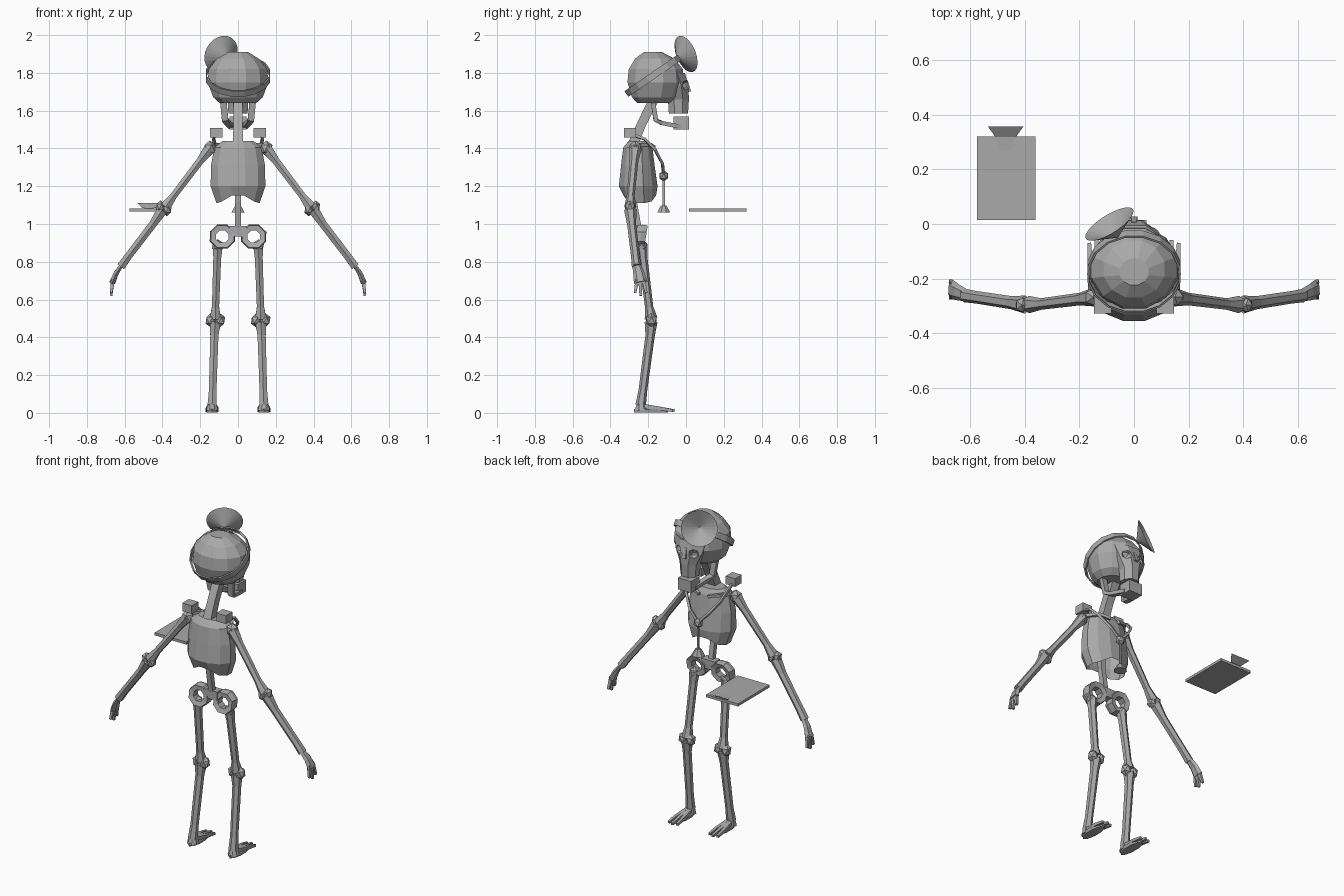
import bpy, bmesh, math
from mathutils import Vector, Matrix

cube = bpy.data.objects.get("Cube")
if cube:
    bpy.data.objects.remove(cube)

bone_grey = bpy.data.materials.new("bone_grey")
bone_grey.use_nodes = True
bone_grey.diffuse_color = (0.4, 0.4, 0.4, 1)
bone_grey.node_tree.nodes["Principled BSDF"].inputs["Base Color"].default_value = (0.4, 0.4, 0.4, 1)


def finish(name, bm, fix=True):
    if fix:
        bmesh.ops.recalc_face_normals(bm, faces=bm.faces[:])
    mesh = bpy.data.meshes.new(name)
    bm.to_mesh(mesh)
    bm.free()
    obj = bpy.data.objects.new(name, mesh)
    bpy.context.scene.collection.objects.link(obj)
    mesh.materials.append(bone_grey)
    return obj


def skin(name, rings, caps=(True, True)):
    """Join rings of points into a faceted skin."""
    bm = bmesh.new()
    loops = [[bm.verts.new(p) for p in ring] for ring in rings]
    n = len(loops[0])
    for a, b in zip(loops, loops[1:]):
        for i in range(n):
            j = (i + 1) % n
            bm.faces.new((a[i], a[j], b[j], b[i]))
    if caps[0]:
        bm.faces.new(loops[0])
    if caps[1]:
        bm.faces.new(loops[-1])
    return finish(name, bm)


def oval(cy, z, rx, ry, n=12, cx=0):
    return [Vector((cx + rx * math.cos((i + .5) * math.tau / n),
                    cy + ry * math.sin((i + .5) * math.tau / n), z)) for i in range(n)]


def tube(name, pts, radii, n=6, flat=1.0, ref=(0, 1, 0)):
    """Tapered bone along a path; flat scales its thickness away from ref."""
    pts = [Vector(p) for p in pts]
    rings = []
    for k, p in enumerate(pts):
        d = (pts[min(k + 1, len(pts) - 1)] - pts[max(k - 1, 0)]).normalized()
        side = d.cross(Vector(ref)).normalized()
        up = side.cross(d)
        ring = []
        for i in range(n):
            a = (i + .5) * math.tau / n
            ring.append(p + radii[k] * (side * math.cos(a) * flat + up * math.sin(a)))
        rings.append(ring)
    return skin(name, rings)


def box(name, lo, hi, top=1.0):
    """Box between two corners, its top scaled about its centre."""
    lo, hi = Vector(lo), Vector(hi)
    bm = bmesh.new()
    bmesh.ops.create_cube(bm, size=1)
    for v in bm.verts:
        if v.co.z > 0:
            v.co.x *= top
        v.co = Vector(((lo + hi) / 2)[i] + v.co[i] * (hi - lo)[i] for i in range(3))
    return finish(name, bm)


def knob(name, pos, size):
    bm = bmesh.new()
    bmesh.ops.create_icosphere(bm, subdivisions=1, radius=1)
    for v in bm.verts:
        v.co = Vector(p + s * c for p, s, c in zip(pos, size, v.co))
    return finish(name, bm)


# Skull
skin("cranium", [oval(-.17, 1.64, .1, .09), oval(-.165, 1.67, .135, .125),
                 oval(-.16, 1.75, .167, .155), oval(-.16, 1.82, .16, .148),
                 oval(-.165, 1.875, .115, .108), oval(-.175, 1.91, .055, .05)])
face = skin("face", [oval(-.04, 1.585, .055, .055, 8), oval(-.04, 1.66, .06, .06, 8),
                     oval(-.05, 1.73, .095, .068, 8), oval(-.075, 1.80, .11, .075, 8)])
for s in (1, -1):
    socket = knob("socket_cutter", (s * .055, .01, 1.735), (.034, .04, .032))
    socket.hide_render = socket.hide_viewport = True
    cut = face.modifiers.new("eye_socket", "BOOLEAN")
    cut.operation = "DIFFERENCE"
    cut.object = socket
    cut.solver = "EXACT"
tube("nose_ridge", [(0, .0, 1.76), (0, .015, 1.70)], [.012, .018], 4)
box("chin", (-.045, -.065, 1.5), (.045, .015, 1.57))
for s, side in ((1, "left"), (-1, "right")):
    tube(side + "_jaw", [(s * .078, -.175, 1.65), (s * .068, -.16, 1.55),
                         (s * .055, -.13, 1.535), (s * .035, -.03, 1.515)],
         [.024, .024, .022, .022], 4, .7, (s, 0, 0))

# Tilted head strap
tilt = Matrix.Translation((0, -.175, 1.785)) @ Matrix.Rotation(math.radians(34.5), 4, "X")
strap = [[tilt @ p for p in oval(0, z, r, r, 16)]
         for z, r in ((-.018, .166), (-.018, .174), (.018, .174), (.018, .166))]
skin("head_strap", strap, (False, False))

# Dished reflector on the strap
facing = Vector((-.5, .8, .33)).normalized()
turn = Matrix.Translation((-.09, 0, 1.9)) @ facing.to_track_quat("Z", "Y").to_matrix().to_4x4()
skin("head_reflector", [[turn @ p for p in oval(0, z, r, r, 24)]
                        for z, r in ((-.06, .004), (0, .102))], (True, False))

# Spine
tube("neck", [(0, -.17, 1.66), (0, -.235, 1.53), (0, -.285, 1.41)], [.036, .034, .038], 4)
tube("lower_spine", [(0, -.29, 1.3), (0, -.275, 1.12), (0, -.245, .95)], [.024, .021, .021], 4)

# Rib cage with a notched open bottom
ribs = [oval(-.25, 1.44, .085, .055), oval(-.255, 1.405, .13, .08),
        oval(-.255, 1.31, .148, .092), oval(-.253, 1.2, .15, .106), oval(-.245, 1.11, .118, .09)]
for p in ribs[-1]:
    p.z += .06 * max(0, 1 - abs(p.x) / .1)
skin("rib_cage", ribs, (True, False))

# Pelvis
box("pelvis_bridge", (-.045, -.265, .935), (.045, -.215, .99))
for s, side in ((1, "left"), (-1, "right")):
    rings = []
    for r, y in ((.036, -.262), (.066, -.268), (.072, -.24), (.066, -.212), (.036, -.218)):
        rings.append([Vector((s * .083 + r * math.cos(i * math.tau / 8 + .39),
                              y + .15 * r * math.sin(i * math.tau / 8 + .39),
                              .933 + .95 * r * math.sin(i * math.tau / 8 + .39))) for i in range(8)])
    skin(side + "_hip_ring", rings + rings[:1], (False, False))

for s, side in ((1, "left"), (-1, "right")):
    # Arm
    knob(side + "_shoulder", (s * .15, -.268, 1.4), (.036, .036, .042))
    tube(side + "_collar_bone", [(s * .14, -.26, 1.42), (s * .09, -.19, 1.42), (s * .03, -.17, 1.405)],
         [.014, .012, .012], 4, ref=(0, 0, 1))
    tube(side + "_upper_arm", [(s * .15, -.268, 1.4), (s * .2, -.275, 1.335),
                               (s * .34, -.293, 1.15), (s * .385, -.295, 1.09)],
         [.034, .023, .021, .032])
    for k in (-1, 1):
        knob(side + "_elbow", (s * (.393 + k * .018), -.297, 1.083 + k * .008), (.026, .03, .034))
    tube(side + "_forearm", [(s * .4, -.295, 1.075), (s * .45, -.288, 1.0),
                             (s * .58, -.268, .83), (s * .62, -.262, .775)],
         [.033, .024, .023, .025])
    tube(side + "_hand", [(s * .61, -.263, .79), (s * .645, -.25, .74), (s * .665, -.24, .69)],
         [.022, .03, .036], 6, .5)
    for y, z in ((-.27, .635), (-.24, .62), (-.21, .635)):
        tube(side + "_finger", [(s * .662, (y - .245) / 2, .705), (s * .672, y, z)],
             [.014, .009], 4)

    # Leg
    knob(side + "_hip", (s * .108, -.235, .885), (.034, .032, .034))
    tube(side + "_thigh", [(s * .106, -.235, .89), (s * .11, -.228, .82),
                           (s * .119, -.195, .56), (s * .12, -.185, .5)],
         [.03, .024, .022, .034])
    for k in (-1, 1):
        knob(side + "_knee", (s * .12 + k * .024, -.183, .49), (.031, .033, .038))
    tube(side + "_shin", [(s * .121, -.185, .48), (s * .125, -.19, .41),
                          (s * .134, -.228, .12), (s * .137, -.24, .04)],
         [.034, .025, .023, .028])
    skin(side + "_heel", [oval(-.235, .012, .034, .04, 8, s * .137),
                          oval(-.238, .055, .024, .022, 8, s * .137)])
    skin(side + "_sole", [oval(-.185, z, r, .09, 10, s * .137) for z, r in ((.003, .03), (.02, .035))])
    for k in (-1, 0, 1):
        tube(side + "_toe", [(s * .137 + k * .01, -.22, .035), (s * .137 + k * .024, -.13, .022),
                             (s * .137 + k * .027, -.06 - .01 * abs(k), .012)],
             [.016, .013, .01], 4, ref=(0, 0, 1))

    # Listening tube over the shoulder
    box(side + "_ear_piece", (s * .115 - .032, -.328, 1.458), (s * .115 + .032, -.265, 1.508))
    tube(side + "_listening_tube", [(s * .12, -.29, 1.475), (s * .13, -.22, 1.45), (s * .115, -.165, 1.395),
                                    (s * .06, -.125, 1.32), (0, -.118, 1.26)],
         [.01] * 5, 4, ref=(s, 0, 0.3))

# Chest piece
knob("tube_joint", (0, -.118, 1.255), (.03, .026, .03))
tube("drop_tube", [(0, -.118, 1.25), (0, -.118, 1.09)], [.008, .008], 4)
skin("chest_bell", [oval(-.118, 1.06, .038, .038, 8), oval(-.118, 1.098, .016, .016, 8)])

# Clipboard and its thin flared clip
box("clipboard", (-.575, .015, 1.065), (-.36, .32, 1.081))
bm = bmesh.new()
rows = [[bm.verts.new((-.47 + k * w, y, z)) for k in (-1, 1)]
        for w, y, z in ((.022, .27, 1.083), (.037, .318, 1.086), (.065, .357, 1.112))]
for a, b in zip(rows, rows[1:]):
    bm.faces.new((a[0], a[1], b[1], b[0]))
finish("clip", bm, False)
